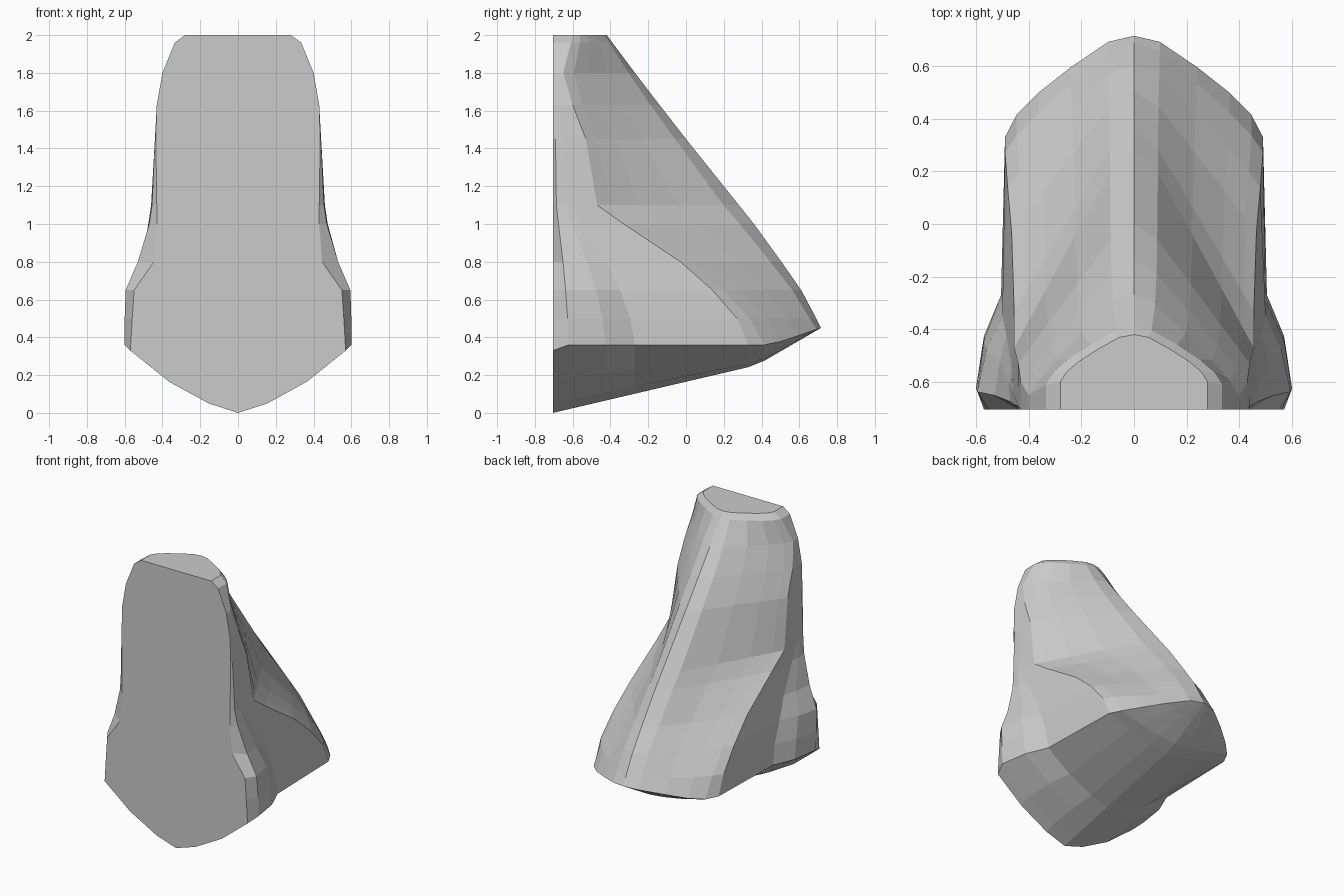
import bpy, bmesh

if "Cube" in bpy.data.objects:
    bpy.data.objects.remove(bpy.data.objects["Cube"])

FRONT = -0.705
# height, front corner x, three side wall x, crease x, crease y, ridge y, back flatness
LEVELS = [
    (0.36, 0.57, 0.60, 0.57, 0.505, 0.49, 0.33, 0.715, 0.0),
    (0.50, 0.56, 0.60, 0.57, 0.50, 0.49, 0.27, 0.69, 0.5),
    (0.65, 0.55, 0.595, 0.56, 0.50, 0.48, 0.14, 0.61, 0.8),
    (0.80, 0.445, 0.53, 0.51, 0.485, 0.465, -0.03, 0.505, 1.0),
    (1.00, 0.43, 0.47, 0.475, 0.465, 0.455, -0.33, 0.36, 1.0),
    (1.10, 0.43, 0.455, 0.46, 0.46, 0.455, -0.47, 0.28, 1.0),
    (1.45, 0.435, 0.44, 0.44, 0.44, 0.44, -0.53, 0.00, 1.0),
    (1.63, 0.43, 0.43, 0.43, 0.43, 0.43, -0.60, -0.14, 0.9),
    (1.80, 0.40, 0.40, 0.40, 0.40, 0.40, -0.65, -0.27, 0.6),
    (1.96, 0.335, 0.335, 0.335, 0.335, 0.335, -0.61, -0.39, 0.0),
    (2.00, 0.28, 0.28, 0.28, 0.28, 0.28, -0.60, -0.42, 0.0),
]
WALL = (0, 0.08, 0.27, 0.42, 1)
# share of crease x, then depth for a full back and for a flatter back
DOME = ((0.91, 0.22, 0.10), (0.74, 0.44, 0.29), (0.49, 0.69, 0.57),
        (0.2, 0.94, 0.89), (0, 1, 1))
KEEL = ((1, 1), (0.64, 0.5), (0.27, 0.15), (0, 0))


def half_section(level):
    """Points from the front corner round to the rear ridge."""
    z, *xs, yc, yr, flat = level
    pts = [(x, FRONT + (yc - FRONT) * f, z) for x, f in zip(xs, WALL)]
    pts += [(xs[-1] * a, yc + (yr - yc) * (b + (c - b) * flat), z) for a, b, c in DOME]
    return pts


def keel_z(y):
    return (y - FRONT) * 0.234 if y < 0.37 else 0.25 + (y - 0.37) * 0.58


bm = bmesh.new()

# Body walls and sloping ridged back
rings = []
for n, level in enumerate(LEVELS):
    half = half_section(level)
    if n == 0:
        half = [(x, y, z + 0.09 * max(0, (y - 0.45) / 0.265)) for x, y, z in half]
        half[0] = (half[0][0], FRONT, 0.33)
        rim = half
    full = half + [(-x, y, z) for x, y, z in reversed(half[:-1])]
    rings.append([bm.verts.new(p) for p in full])
for a, b in zip(rings, rings[1:]):
    for i in range(len(a) - 1):
        bm.faces.new((a[i], a[i + 1], b[i + 1], b[i]))

# Flat top
bm.faces.new(rings[-1])

# Keeled underside, spanning the rim from side to side
last = len(rim) - 1
rows = []
for i in range(last):
    x, y, z = rim[i]
    k = keel_z(y)
    inner = [(x * t, y, k + (z - k) * c) for t, c in KEEL[1:]]
    inner += [(-px, py, pz) for px, py, pz in reversed(inner[:-1])]
    rows.append([rings[0][i]] + [bm.verts.new(p) for p in inner] + [rings[0][-1 - i]])
for a, b in zip(rows, rows[1:]):
    for i in range(len(a) - 1):
        bm.faces.new((a[i], a[i + 1], b[i + 1], b[i]))
tip = rings[0][last]
for a, b in zip(rows[-1], rows[-1][1:]):
    bm.faces.new((a, b, tip))

# Flat front face
front = rows[0] + [r[-1] for r in rings[1:]] + [r[0] for r in reversed(rings[1:])]
bm.faces.new(front)

bmesh.ops.recalc_face_normals(bm, faces=bm.faces)
mesh = bpy.data.meshes.new("wedge_body")
bm.to_mesh(mesh)
bm.free()
bpy.context.collection.objects.link(bpy.data.objects.new("wedge_body", mesh))
